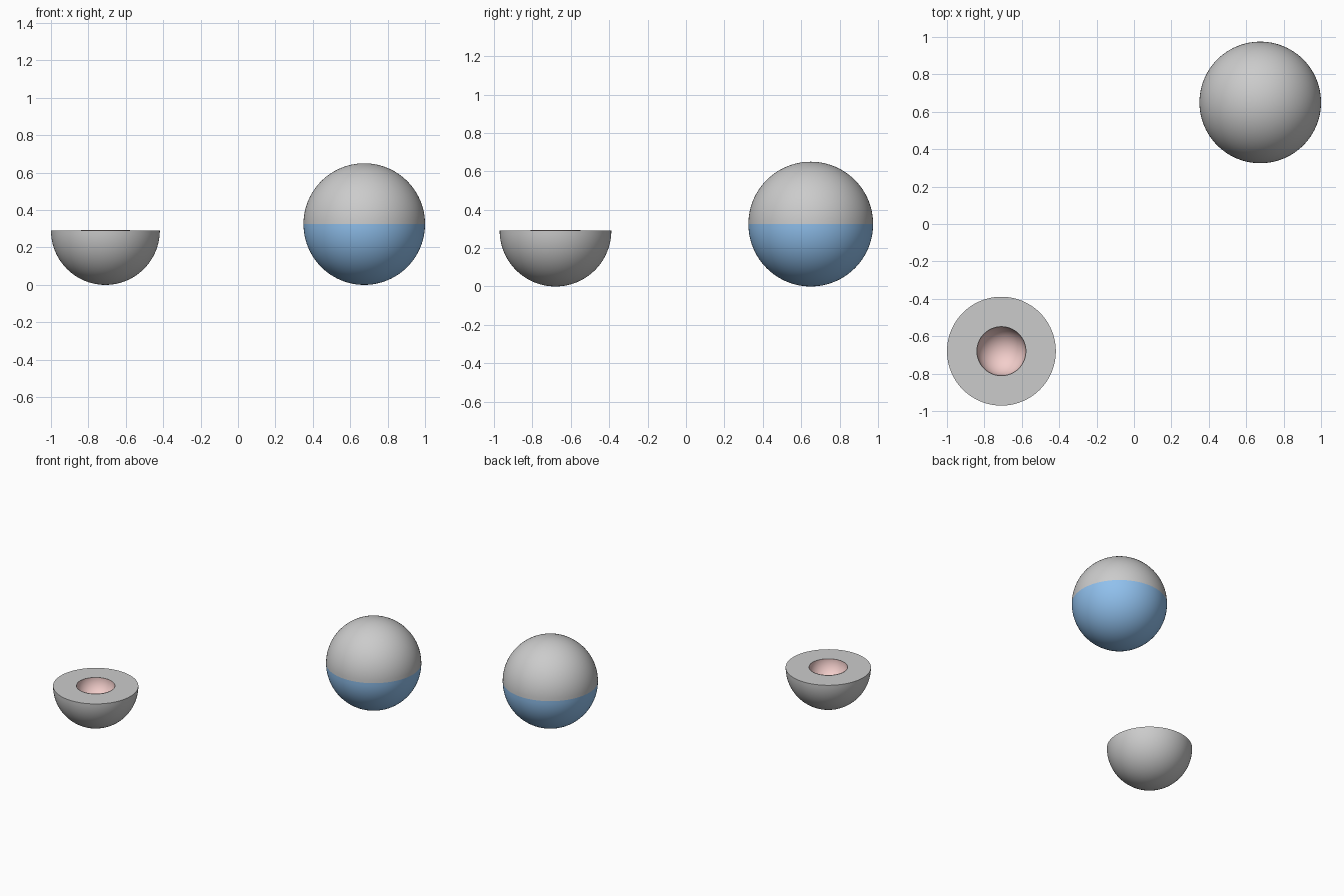
import bpy, bmesh
from math import sin, cos, pi

if "Cube" in bpy.data.objects:
    bpy.data.objects.remove(bpy.data.objects["Cube"])

SEGS, RINGS = 96, 24


def arc(r, zc, a0, a1):
    """Points (radius, z) along a circle; angle is measured from the bottom pole."""
    return [(abs(r * sin(a0 + (a1 - a0) * i / RINGS)), zc - r * cos(a0 + (a1 - a0) * i / RINGS))
            for i in range(RINGS + 1)]


def lathe(name, profile, x, y, color=None):
    """Revolve a profile around z; a point on the axis becomes a pole."""
    bm = bmesh.new()
    rings = []
    for r, z in profile:
        if r < 1e-5:
            rings.append([bm.verts.new((0, 0, z))] * SEGS)
        else:
            rings.append([bm.verts.new((r * cos(2 * pi * k / SEGS), r * sin(2 * pi * k / SEGS), z))
                          for k in range(SEGS)])
    for a, b in zip(rings, rings[1:]):
        for k in range(SEGS):
            n = (k + 1) % SEGS
            bm.faces.new(dict.fromkeys((a[k], a[n], b[n], b[k])))
    me = bpy.data.meshes.new(name)
    bm.to_mesh(me)
    bm.free()
    ob = bpy.data.objects.new(name, me)
    ob.location = (x, y, 0)
    bpy.context.collection.objects.link(ob)
    if color:
        mat = bpy.data.materials.new(name + "_color")
        mat.diffuse_color = color
        mat.use_nodes = True
        mat.node_tree.nodes["Principled BSDF"].inputs["Base Color"].default_value = mat.diffuse_color
        me.materials.append(mat)
    bpy.ops.object.select_all(action='DESELECT')
    ob.select_set(True)
    bpy.context.view_layer.objects.active = ob
    bpy.ops.object.shade_smooth_by_angle()
    return ob


# Whole ball: blue lower half, grey upper half
R = 0.325
lathe("ball_lower_half", arc(R, R, 0, pi / 2), 0.675, 0.65, (0.28, 0.53, 0.85, 1))
lathe("ball_upper_half", arc(R, R, pi / 2, pi), 0.675, 0.65)

# Cut half ball: outer skin and flat ring-shaped cut face
H, P = 0.291, 0.131
lathe("half_ball_shell", arc(H, H, 0, pi / 2) + [(P, H)], -0.709, -0.68)

# Pink round hollow in the cut face, its lip just above the face
lathe("half_ball_hollow", arc(P, H, pi / 2 + 0.02, 0), -0.709, -0.68, (0.9, 0.62, 0.6, 1))
